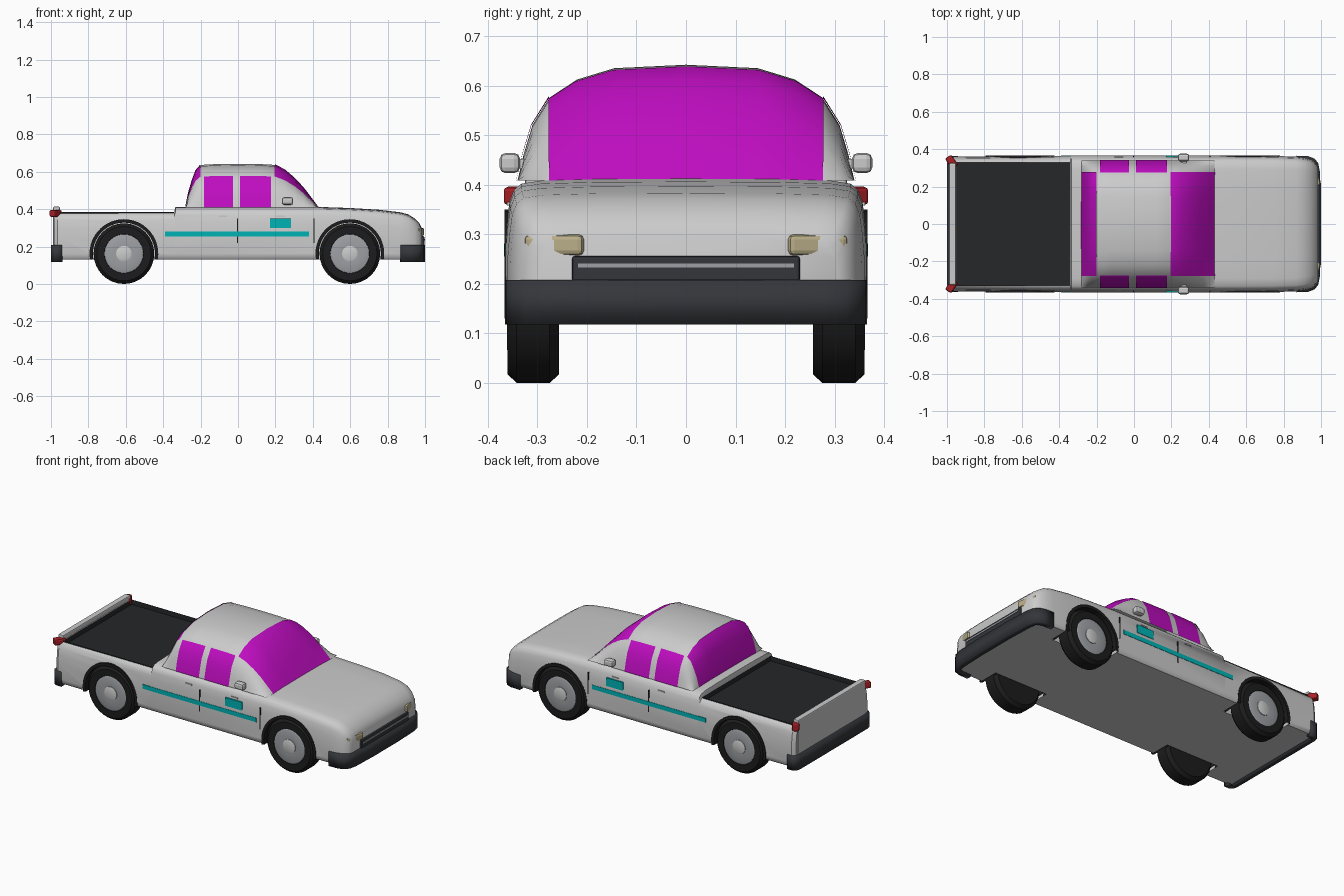
import bpy, bmesh, math
from mathutils import Vector

if "Cube" in bpy.data.objects:
    bpy.data.objects.remove(bpy.data.objects["Cube"])


def mat(name, r, g, b):
    m = bpy.data.materials.new(name)
    m.diffuse_color = (r, g, b, 1)
    m.use_nodes = True
    m.node_tree.nodes["Principled BSDF"].inputs["Base Color"].default_value = m.diffuse_color
    return m


GLASS = mat("glass", 0.52, 0.004, 0.53)
BLACK = mat("rubber", 0.012, 0.012, 0.013)
DARK = mat("dark_trim", 0.035, 0.037, 0.043)
LINER = mat("bed_lining", 0.018, 0.02, 0.022)
TEAL = mat("teal", 0.0, 0.45, 0.46)
RED = mat("red_lamp", 0.4, 0.015, 0.02)
BEIGE = mat("lamp", 0.48, 0.42, 0.25)
RIM = mat("rim", 0.34, 0.35, 0.37)


def activate(ob):
    bpy.ops.object.select_all(action='DESELECT')
    ob.select_set(True)
    bpy.context.view_layer.objects.active = ob


def make(name, verts, faces, m=None, smooth=35):
    me = bpy.data.meshes.new(name)
    me.from_pydata(verts, [], faces)
    bm = bmesh.new()
    bm.from_mesh(me)
    bmesh.ops.recalc_face_normals(bm, faces=bm.faces)
    bm.to_mesh(me)
    bm.free()
    ob = bpy.data.objects.new(name, me)
    bpy.context.collection.objects.link(ob)
    if m:
        me.materials.append(m)
    if smooth:
        activate(ob)
        bpy.ops.object.shade_smooth_by_angle(angle=math.radians(smooth))
    return ob


def box(name, x, y, z, m=None, bevel=0, rot=0):
    c = Vector(((x[0] + x[1]) / 2, (y[0] + y[1]) / 2, (z[0] + z[1]) / 2))
    v = [(a - c.x, b - c.y, d - c.z) for a in x for b in y for d in z]
    f = [(0, 1, 3, 2), (4, 6, 7, 5), (0, 4, 5, 1), (2, 3, 7, 6), (0, 2, 6, 4), (1, 5, 7, 3)]
    ob = make(name, v, f, m, 0)
    ob.location = c
    ob.rotation_euler.z = rot
    if bevel:
        b = ob.modifiers.new("bevel", 'BEVEL')
        b.width, b.segments = bevel, 2
    return ob


def lathe(name, x, z, side, profile, m=None, n=32):
    """Revolve (radius, y) points about an axle; closed ring profile."""
    v = [(x + r * math.cos(2 * math.pi * i / n), side * y, z + r * math.sin(2 * math.pi * i / n))
         for r, y in profile for i in range(n)]
    k = len(profile)
    f = [(j * n + i, j * n + (i + 1) % n, (j + 1) * n + (i + 1) % n, (j + 1) * n + i)
         for j in range(k - 1) for i in range(n)]
    f += [tuple(range(n)), tuple(range((k - 1) * n, k * n))]
    return make(name, v, f, m)


def cut(ob, cutter):
    activate(ob)
    b = ob.modifiers.new("cut", 'BOOLEAN')
    b.operation, b.solver, b.object = 'DIFFERENCE', 'EXACT', cutter
    bpy.ops.object.modifier_apply(modifier=b.name)
    bpy.data.objects.remove(cutter)


# Body: sections lofted along the length (x, half width, top height)
stations = [(-.985, .345, .385), (-.965, .36, .388), (-.34, .365, .388), (-.335, .365, .412),
            (.43, .365, .412), (.6, .365, .406), (.75, .364, .397), (.87, .36, .383), (.91, .355, .372),
            (.945, .346, .35), (.97, .332, .325), (.985, .31, .295)]
half = [(0, 0), (.5, -.001), (.8, -.004), (.91, -.01), (.95, -.022), (.975, -.045), (.99, -.085), (1, -.13)]
verts, rows = [], 0
for x, w, zt in stations:
    sec = [(k * w, zt + d) for k, d in half] + [(w, .16), (.99 * w, .14), (.965 * w, .13)]
    ring = sec + [(-y, z) for y, z in reversed(sec) if y > 0]
    rows = len(ring)
    verts += [(x, y, z) for y, z in ring]
faces = [(s * rows + i, s * rows + (i + 1) % rows, (s + 1) * rows + (i + 1) % rows, (s + 1) * rows + i)
         for s in range(len(stations) - 1) for i in range(rows)]
faces += [tuple(range(rows)), tuple(range(len(verts) - rows, len(verts)))]
body = make("body", verts, faces, None, 0)

AXLES = ((-.61, "rear"), (.598, "front"))
for x, _ in AXLES:
    for s in (1, -1):
        cut(body, lathe("well_cutter", x, .162, s, [(.182, .235), (.182, .45)]))
cut(body, box("bed_cutter", (-.95, -.34), (-.33, .33), (.352, .6)))
activate(body)
bpy.ops.object.shade_smooth_by_angle(angle=math.radians(35))

# Bed lining: floor and four walls
x0, x1, y1, z0, z1 = -.949, -.341, .329, .354, .384
make("bed_lining", [(x, y, z) for z in (z0, z1) for x, y in ((x0, -y1), (x1, -y1), (x1, y1), (x0, y1))],
     [(0, 1, 2, 3)] + [(i, (i + 1) % 4, 4 + (i + 1) % 4, 4 + i) for i in range(4)], LINER, 0)
box("tailgate", (-.988, -.952), (-.325, .325), (.2, .413), None, .006)

# Cab: constant width, height scaled along the length
LONG = [(-.28, 0), (-.265, .33), (-.245, .62), (-.225, .85), (-.2, .975), (-.12, .995), (0, 1), (.12, .995),
        (.2, .975), (.25, .86), (.3, .68), (.35, .45), (.4, .17), (.43, 0)]
CROSS = [(0, .642), (.145, .635), (.22, .612), (.275, .576), (.31, .52), (.328, .46), (.34, .408)]


def lerp(table, t):
    for (a, p), (b, q) in zip(table, table[1:]):
        if t <= b:
            return p + (q - p) * (t - a) / (b - a)
    return table[-1][1]


def cab_patch(name, xr, yr, m=None, lift=0):
    """Part of the cab surface between x and y limits."""
    xs = sorted({*xr, *[x for x, _ in LONG if xr[0] < x < xr[1]]})
    table = sorted({(s * y, z) for y, z in CROSS for s in (1, -1)})
    ys = sorted({*yr, *[y for y, _ in table if yr[0] < y < yr[1]]})
    v = []
    for x in xs:
        for y in ys:
            f = lerp(LONG, x)
            p = Vector((x, y, .408 + (lerp(table, y) - .408) * f))
            d = Vector((x - .03, y * 1.2, p.z - .4)).normalized()
            v.append(p + d * lift)
    n = len(ys)
    return make(name, v, [(i * n + j, i * n + j + 1, (i + 1) * n + j + 1, (i + 1) * n + j)
                          for i in range(len(xs) - 1) for j in range(n - 1)], m, 40)


cab_patch("cab", (-.28, .43), (-.34, .34))
cab_patch("windshield", (.195, .43), (-.275, .275), GLASS, .003)
cab_patch("rear_window", (-.28, -.2), (-.275, .275), GLASS, .003)


# Bumpers: bent bands with thickness
def bumper(name, pts):
    path = pts + [(x, -y) for x, y in reversed(pts)]
    n = len(path)
    v = [(x, y, z) for z in (.118, .207) for x, y in path]
    ob = make(name, v, [(i, i + 1, n + i + 1, n + i) for i in range(n - 1)], DARK)
    mod = ob.modifiers.new("thickness", 'SOLIDIFY')
    mod.thickness = .03
    # thicken toward the car centre
    mid = ob.data.polygons[n // 2 - 1]
    mod.offset = -1 if mid.normal.x * mid.center.x > 0 else 1


bumper("front_bumper", [(.868, .365), (.93, .363), (.965, .35), (.985, .325), (.994, .28), (1, .12)])
bumper("rear_bumper", [(-.94, .365), (-.98, .363), (-.995, .35), (-1, .32)])

# Grille
box("grille", (.95, .996), (-.23, .23), (.203, .256), DARK, .006)
box("grille_bar", (.98, .999), (-.218, .218), (.233, .241), RIM)

# Parts repeated on both sides
for s, side in ((1, "left"), (-1, "right")):
    def pair(name, x, a, b, z, *args, rot=0, **kw):
        return box(f"{name}_{side}", x, sorted((s * a, s * b)), z, *args, rot=s * rot, **kw)

    for x, end in AXLES:
        lathe(f"{end}_tyre_{side}", x, .162, s,
              [(.1, .256), (.145, .256), (.162, .275), (.162, .342), (.145, .36), (.105, .36), (.1, .35)], BLACK)
        lathe(f"{end}_rim_{side}", x, .162, s, [(.104, .3), (.104, .357), (.095, .361), (.04, .357)], RIM)
        lathe(f"{end}_hub_{side}", x, .162, s, [(.042, .34), (.042, .361), (.034, .364)], None, 20)
        # wheel arch lining, open below
        n, v = 24, []
        for i in range(n + 1):
            a = math.radians(-10 + 200 * i / n)
            v += [(x + r * math.cos(a), s * y, .162 + r * math.sin(a))
                  for r, y in ((.166, .237), (.181, .237), (.184, .366), (.166, .366))]
        make(f"{end}_arch_{side}", v, [(4 * i + k, 4 * i + (k + 1) % 4, 4 * i + 4 + (k + 1) % 4, 4 * i + 4 + k)
                                       for i in range(n) for k in range(4)], BLACK)

    for name, xr in (("rear_side_window", (-.18, -.025)), ("front_side_window", (.012, .175))):
        cab_patch(f"{name}_{side}", xr, sorted((s * .274, s * .34)), GLASS, .003)

    pair("headlight", (.945, .985), .203, .325, (.257, .299), BEIGE, .01, rot=.22)
    pair("taillight", (-.995, -.955), .298, .366, (.358, .396), RED, .009, rot=.6)
    pair("mirror", (.235, .295), .335, .376, (.423, .464), None, .012)
    pair("mirror_arm", (.25, .28), .315, .345, (.433, .452))
    pair("side_stripe", (-.39, .38), .355, .367, (.255, .281), TEAL)
    pair("side_badge_panel", (.17, .283), .34, .3665, (.3, .35), TEAL)
    pair("door_gap", (-.006, -.001), .34, .3665, (.218, .35), BLACK)
    pair("front_door_gap", (.403, .408), .34, .3665, (.218, .35), BLACK)
    pair("rear_handle", (-.105, -.06), .34, .361, (.358, .365), None)
    pair("front_handle", (.205, .25), .34, .361, (.358, .365), None)
